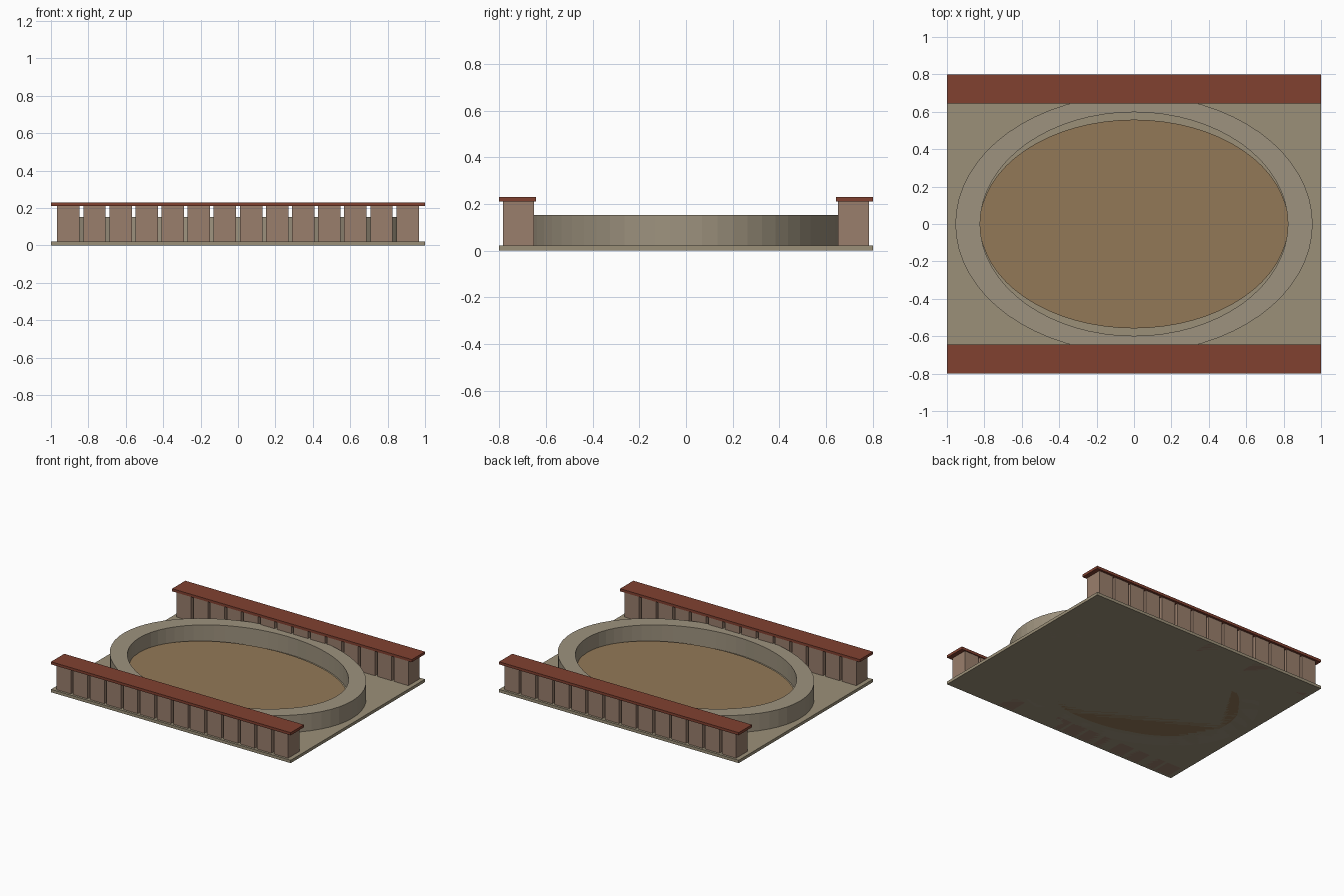
import bpy, bmesh
from math import cos, sin, tau

if "Cube" in bpy.data.objects:
    bpy.data.objects.remove(bpy.data.objects["Cube"])

SIDES = 64


def material(name, rgb):
    m = bpy.data.materials.new(name)
    m.diffuse_color = (*rgb, 1)
    m.use_nodes = True
    m.node_tree.nodes["Principled BSDF"].inputs["Base Color"].default_value = m.diffuse_color
    return m


def finish(name, bm, mat):
    bmesh.ops.recalc_face_normals(bm, faces=bm.faces)
    mesh = bpy.data.meshes.new(name)
    bm.to_mesh(mesh)
    bm.free()
    mesh.materials.append(mat)
    ob = bpy.data.objects.new(name, mesh)
    bpy.context.collection.objects.link(ob)
    return ob


def box(bm, x0, x1, y0, y1, z0, z1):
    verts = bmesh.ops.create_cube(bm, size=1)["verts"]
    bmesh.ops.scale(bm, vec=(x1 - x0, y1 - y0, z1 - z0), verts=verts)
    bmesh.ops.translate(bm, vec=((x0 + x1) / 2, (y0 + y1) / 2, (z0 + z1) / 2), verts=verts)


def ellipse(bm, rx, ry, z):
    return [bm.verts.new((rx * cos(tau * i / SIDES), ry * sin(tau * i / SIDES), z))
            for i in range(SIDES)]


def bridge(bm, a, b):
    for i in range(SIDES):
        j = (i + 1) % SIDES
        bm.faces.new((a[i], a[j], b[j], b[i]))


stone = material("pale_stone", (0.33, 0.28, 0.19))
ring_stone = material("ring_stone", (0.34, 0.29, 0.21))
sand = material("sand", (0.29, 0.19, 0.095))
wall = material("wall_stone", (0.32, 0.21, 0.15))
tile = material("roof_tile", (0.22, 0.053, 0.03))

# Ground slab
bm = bmesh.new()
box(bm, -1, 1, -0.8, 0.8, 0, 0.022)
finish("ground_slab", bm, stone)

# Oval wall around the arena
bm = bmesh.new()
loops = [ellipse(bm, 0.955, 0.69, 0), ellipse(bm, 0.955, 0.69, 0.153),
         ellipse(bm, 0.823, 0.598, 0.153), ellipse(bm, 0.823, 0.598, 0)]
for a, b in zip(loops, loops[1:] + loops[:1]):
    bridge(bm, a, b)
finish("oval_wall", bm, ring_stone)

# Sand floor
bm = bmesh.new()
low, high = ellipse(bm, 0.824, 0.558, 0), ellipse(bm, 0.824, 0.558, 0.042)
bridge(bm, low, high)
bm.faces.new(low)
bm.faces.new(high)
finish("sand_floor", bm, sand)

# Front and back rows of piers, each under a flat roof
for name, s in (("front", -1), ("back", 1)):
    bm = bmesh.new()
    for i in range(14):
        x = (i - 6.5) * 0.1395
        y0, y1 = sorted((s * 0.65, s * 0.783))
        box(bm, x - 0.06, x + 0.06, y0, y1, 0, 0.21)
    finish(name + "_piers", bm, wall)

    bm = bmesh.new()
    y0, y1 = sorted((s * 0.643, s * 0.8))
    box(bm, -1, 1, y0, y1, 0.21, 0.23)
    finish(name + "_roof", bm, tile)
